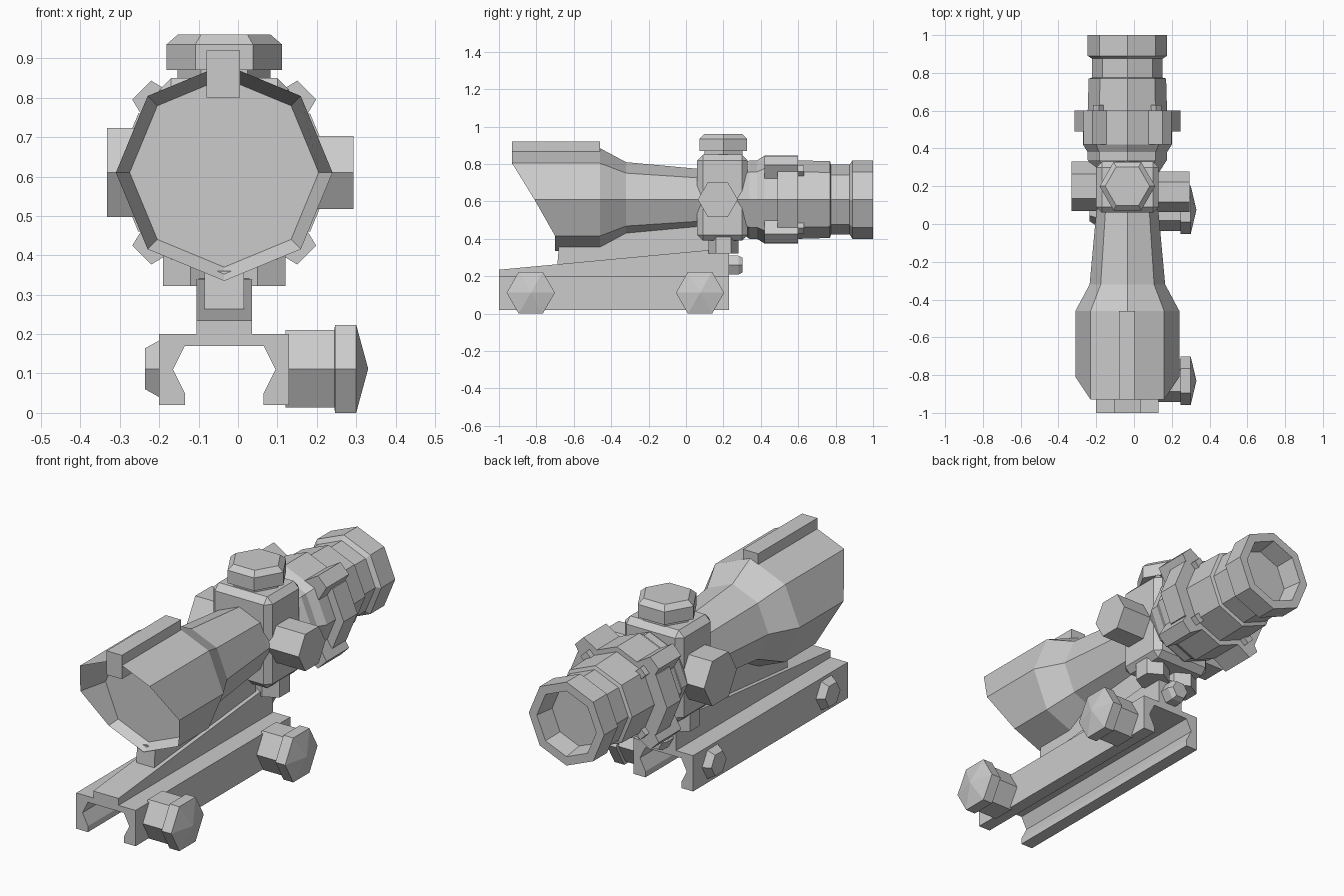
import bpy, bmesh, math
from mathutils import Vector

if "Cube" in bpy.data.objects:
    bpy.data.objects.remove(bpy.data.objects["Cube"], do_unlink=True)

grey = bpy.data.materials.new("plain_grey")
grey.use_nodes = True
colour = (0.6, 0.6, 0.6, 1)
grey.diffuse_color = colour
grey.node_tree.nodes["Principled BSDF"].inputs["Base Color"].default_value = colour

CX, CZ = -0.035, 0.61   # optical axis


def finish(name, bm):
    bmesh.ops.recalc_face_normals(bm, faces=bm.faces)
    mesh = bpy.data.meshes.new(name)
    bm.to_mesh(mesh)
    bm.free()
    mesh.materials.append(grey)
    obj = bpy.data.objects.new(name, mesh)
    bpy.context.collection.objects.link(obj)
    return obj


def place(axis, a, b, t):
    return {"x": (t, a, b), "y": (a, t, b), "z": (a, b, t)}[axis]


def skin(bm, rings):
    """Join matching rings of vertices and cap both ends."""
    n = len(rings[0])
    for low, high in zip(rings, rings[1:]):
        for i in range(n):
            j = (i + 1) % n
            bm.faces.new((low[i], low[j], high[j], high[i]))
    bm.faces.new(rings[0])
    bm.faces.new(rings[-1])


def lathe(name, axis, centre, profile, sides=6):
    """Faceted turned part; profile holds (distance along axis, radius)."""
    bm = bmesh.new()
    rings = []
    for t, r in profile:
        angles = [math.tau * i / sides for i in range(sides)]
        rings.append([bm.verts.new(place(axis, centre[0] + r * math.cos(a),
                                         centre[1] + r * math.sin(a), t)) for a in angles])
    skin(bm, rings)
    return finish(name, bm)


def extrude(name, axis, outline, start, end):
    """Straight prism of an outline."""
    bm = bmesh.new()
    skin(bm, [[bm.verts.new(place(axis, a, b, t)) for a, b in outline] for t in (start, end)])
    return finish(name, bm)


def box(name, x, y, z, bevel=0):
    obj = extrude(name, "z", [(x[0], y[0]), (x[1], y[0]), (x[1], y[1]), (x[0], y[1])], *z)
    if bevel:
        mod = obj.modifiers.new("bevel", "BEVEL")
        mod.width = bevel
        mod.segments = 1
    return obj


# Main tube: recessed front lens, bell, waist, rear tube and hollow eyepiece
tube = lathe("scope_tube", "y", (CX, CZ), [
    (-0.66, 0.24), (-0.93, 0.275), (-0.46, 0.275), (-0.32, 0.2), (0.06, 0.165),
    (0.27, 0.165), (0.34, 0.21), (0.42, 0.21), (0.6, 0.21), (0.77, 0.205),
    (0.775, 0.187), (0.875, 0.187), (0.89, 0.21), (1.0, 0.21), (1.0, 0.165), (0.9, 0.15)], 8)
# Slant the front rim back towards the bottom
for v in tube.data.vertices:
    if v.co.y < -0.9:
        v.co.y = -0.93 if v.co.z > 0.7 else (-0.81 if v.co.z > 0.5 else -0.70)

box("top_rib", (-0.08, 0.005), (-0.93, -0.46), (0.8, 0.92))

# Turret block and adjustment turrets
box("turret_block", (-0.2, 0.13), (0.06, 0.33), (0.39, 0.85), 0.03)
lathe("top_turret_stem", "z", (CX, 0.2), [(0.8, 0.118), (0.88, 0.118)])
lathe("top_turret_cap", "z", (CX, 0.2), [(0.87, 0.147), (0.935, 0.147), (0.96, 0.118)])
lathe("left_turret", "x", (0.17, CZ), [(0.1, 0.107), (0.293, 0.107)])
lathe("right_turret", "x", (0.2, CZ), [(-0.332, 0.13), (-0.17, 0.13)])

# Clamp ring with side saddles, diagonal lugs and screws
lathe("clamp_ring", "y", (CX, CZ), [(0.38, 0.21), (0.42, 0.235), (0.6, 0.235)], 8)
for side, label in ((1, "left"), (-1, "right")):
    extrude(label + "_ring_saddle", "y",
            [(CX + side * a, CZ + b) for a, b in
             ((0.15, -0.15), (0.218, -0.15), (0.28, 0), (0.218, 0.15), (0.15, 0.15))], 0.49, 0.6)
    for up, level in ((1, "upper"), (-1, "lower")):
        out = Vector((side, up)).normalized()
        along = Vector((-out.y, out.x))
        middle = Vector((CX, CZ))

        def diagonal(name, inner, outer, wide, narrow, start, end):
            points = [out * inner - along * wide, out * outer - along * narrow,
                      out * outer + along * narrow, out * inner + along * wide]
            extrude(name, "y", [tuple(middle + p) for p in points], start, end)

        diagonal(f"{level}_{label}_lug", 0.19, 0.296, 0.06, 0.034, 0.42, 0.6)
        diagonal(f"{level}_{label}_screw", 0.19, 0.235, 0.022, 0.022, 0.59, 0.63)

# Posts under the turret block
for x in (0.05, -0.12):
    bm_post = lathe("block_post", "z", (x, 0.2), [(0.322, 0.081), (0.43, 0.081)])
    for v in bm_post.data.vertices:     # turn so the points face front and back
        dx, dy = v.co.x - x, v.co.y - 0.2
        v.co.x, v.co.y = x - dy, 0.2 + dx

# Mount: slotted rail, sloped riser and neck
half = [(0.165, 0.2), (0.165, 0.02), (0.1, 0.02), (0.1, 0.05), (0.13, 0.11), (0.1, 0.17)]
outline = [(CX + a, b) for a, b in half] + [(CX - a, b) for a, b in reversed(half)]
extrude("rail_clamp", "y", outline, -1.0, 0.23)
extrude("sloped_riser", "x", [(-1.0, 0.19), (0.23, 0.19), (0.23, 0.345), (0.12, 0.34), (-1.0, 0.235)],
        -0.105, 0.035)
extrude("neck", "x", [(-0.69, 0.23), (0.12, 0.3), (0.12, 0.5), (-0.3, 0.45), (-0.46, 0.37), (-0.68, 0.36)],
        -0.085, 0.015)
lathe("rear_mount_knob", "y", (CX, 0.26), [(0.22, 0.058), (0.28, 0.058), (0.303, 0.045)])

# Clamp bolts with pointed heads, and nuts on the far side
for y, label in ((-0.83, "front"), (0.075, "rear")):
    lathe(label + "_bolt", "x", (y, 0.112),
          [(0.12, 0.113), (0.245, 0.113), (0.246, 0.129), (0.3, 0.129), (0.33, 0.002)])
    lathe(label + "_nut", "x", (y, 0.112), [(-0.236, 0.06), (-0.2, 0.083), (-0.19, 0.083)])
